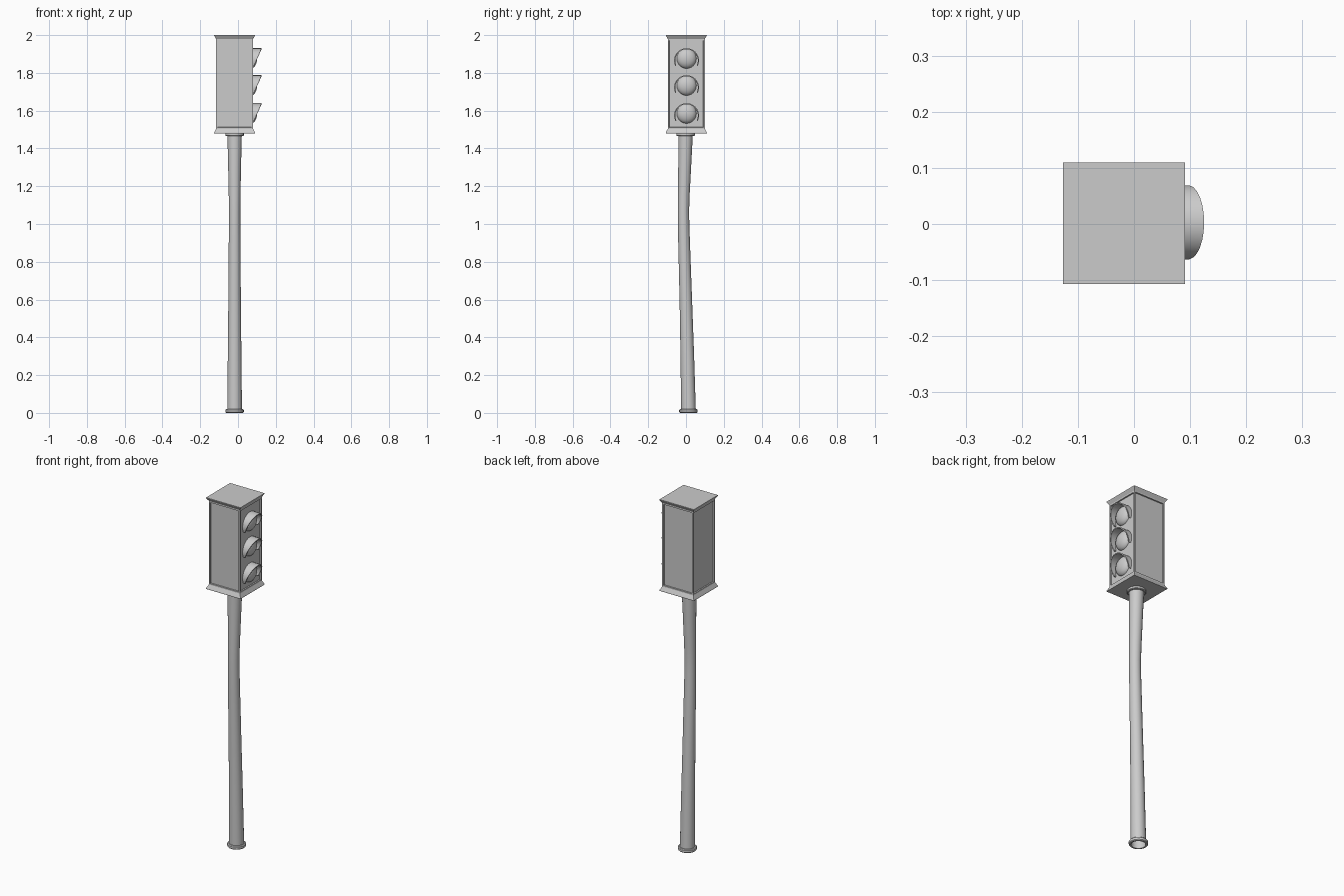
import bpy, bmesh, math

if "Cube" in bpy.data.objects:
    bpy.data.objects.remove(bpy.data.objects["Cube"])

CX, CY = -0.018, 0.0015   # axis of the signal head


def make_object(name, bm, smooth=True):
    bmesh.ops.recalc_face_normals(bm, faces=bm.faces)
    mesh = bpy.data.meshes.new(name)
    bm.to_mesh(mesh)
    bm.free()
    obj = bpy.data.objects.new(name, mesh)
    bpy.context.collection.objects.link(obj)
    if smooth:
        bpy.ops.object.select_all(action='DESELECT')
        obj.select_set(True)
        bpy.context.view_layer.objects.active = obj
        bpy.ops.object.shade_smooth_by_angle(angle=math.radians(35))
    return obj


def loft(stations, sides, turn=0.0, caps=True):
    """Skin horizontal rings given as (x, y, z, radius)."""
    bm = bmesh.new()
    rings = []
    for x, y, z, r in stations:
        rings.append([bm.verts.new((x + r * math.cos(turn + 2 * math.pi * i / sides),
                                    y + r * math.sin(turn + 2 * math.pi * i / sides), z))
                      for i in range(sides)])
    for a, b in zip(rings, rings[1:]):
        for i in range(sides):
            j = (i + 1) % sides
            bm.faces.new((a[i], a[j], b[j], b[i]))
    if caps:
        bm.faces.new(rings[0][::-1])
        bm.faces.new(rings[-1])
    return bm


# Signal housing: square box with flared top and bottom, recessed side panels
profile = [(1.48, 0.1085), (1.484, 0.1085), (1.504, 0.098),
           (1.98, 0.098), (1.997, 0.1085), (2.0, 0.1085)]
bm = loft([(CX, CY, z, h * math.sqrt(2)) for z, h in profile], 4, math.pi / 4)
bmesh.ops.recalc_face_normals(bm, faces=bm.faces)
walls = [f for f in bm.faces if abs(f.normal.z) < 0.1 and f.calc_area() > 0.05]
bmesh.ops.inset_individual(bm, faces=walls, thickness=0.011, depth=0.0)
bmesh.ops.inset_individual(bm, faces=walls, thickness=0.001, depth=-0.007)
make_object("signal_housing", bm, smooth=False)

# Slightly bent pole, open at the foot
path = [(0.01, 0.013, 0.039), (0.3, 0.007, 0.036), (0.6, -0.001, 0.033),
        (0.9, -0.010, 0.031), (1.0, -0.0125, 0.030), (1.07, -0.0135, 0.030),
        (1.15, -0.012, 0.031), (1.3, -0.007, 0.034), (1.47, -0.002, 0.038)]
make_object("pole", loft([(CX, y, z, r) for z, y, r in path], 20, caps=False))


# Foot ring and collar: closed bands around the pole
def band(name, y, z0, z1, r, inner):
    mid = (z1 - z0) * 0.2
    pts = [(z0, inner), (z0, r - 0.004), (z0 + mid, r), (z1 - mid, r),
           (z1, r - 0.004), (z1, inner), (z0, inner)]
    bm = loft([(CX, y, z, q) for z, q in pts], 20, caps=False)
    bmesh.ops.remove_doubles(bm, verts=bm.verts, dist=1e-5)
    make_object(name, bm)


band("foot_ring", 0.013, 0.0, 0.02, 0.049, 0.037)
band("pole_collar", -0.002, 1.465, 1.481, 0.049, 0.030)


# Lamps: domed lens and slanted hood, three times
def hood(name, z):
    bm = bmesh.new()
    n, start = 16, math.radians(-25)
    sweep = math.pi - 2 * start
    rows = []
    for i in range(n + 1):
        a = start + sweep * i / n
        t = (math.sin(a) - math.sin(start)) / (1 - math.sin(start))
        front = 0.085 + 0.04 * t
        c, s = math.cos(a), math.sin(a)
        rows.append([bm.verts.new((x, 0.003 + r * c, z + r * s))
                     for x, r in ((0.071, 0.066), (front, 0.066),
                                  (front, 0.060), (0.071, 0.060))])
    for p, q in zip(rows, rows[1:]):
        for k in range(4):
            m = (k + 1) % 4
            bm.faces.new((p[k], p[m], q[m], q[k]))
    bm.faces.new(rows[0])
    bm.faces.new(rows[-1][::-1])
    make_object(name, bm)


for label, z in (("top", 1.876), ("middle", 1.733), ("bottom", 1.585)):
    bm = bmesh.new()
    bmesh.ops.create_uvsphere(bm, u_segments=20, v_segments=12, radius=0.053)
    bmesh.ops.scale(bm, vec=(0.6, 1, 1), verts=bm.verts)
    bmesh.ops.translate(bm, vec=(0.069, 0.003, z), verts=bm.verts)
    make_object(label + "_lens", bm)
    hood(label + "_hood", z - 0.011)
